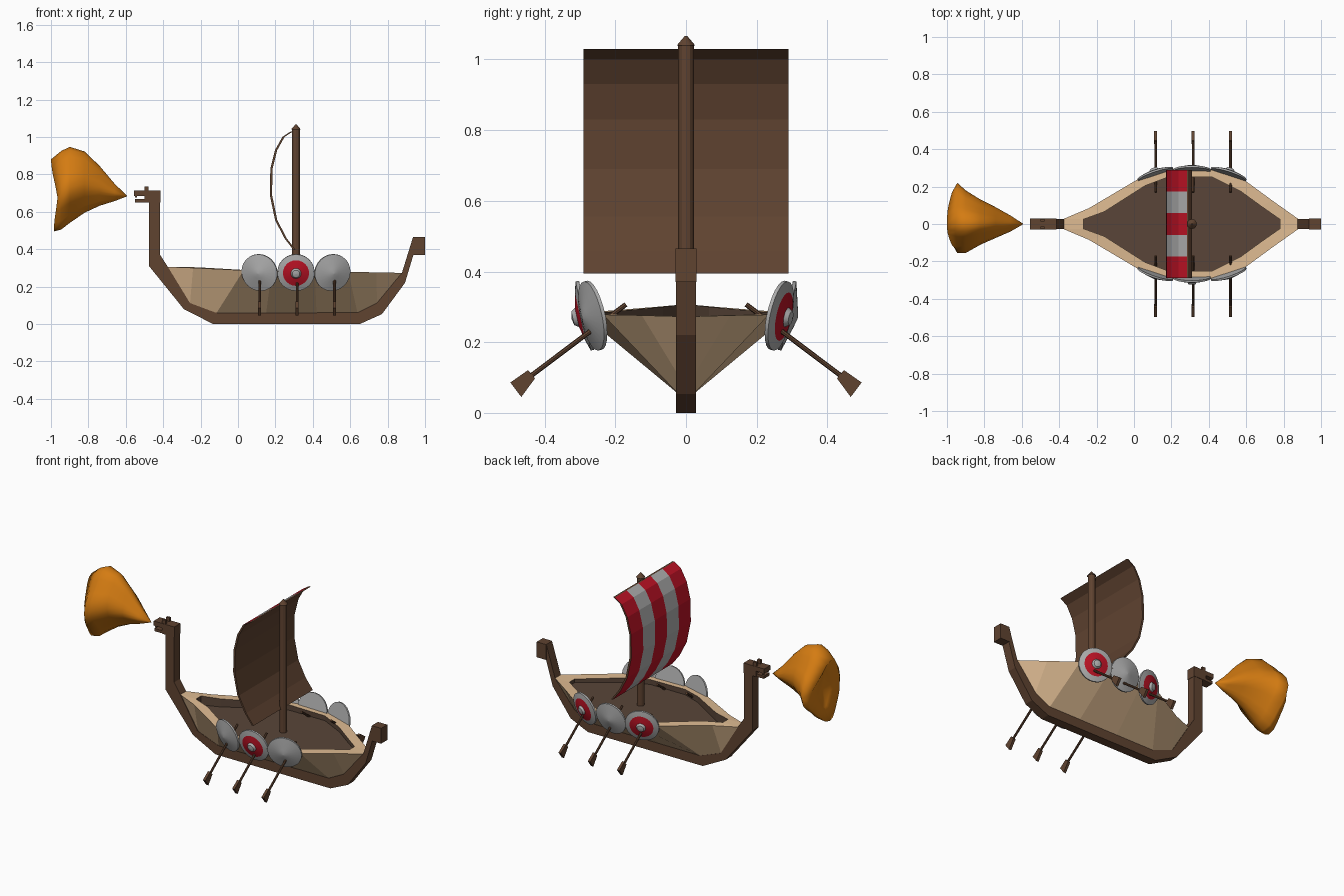
import bpy, bmesh, math
from mathutils import Vector

if "Cube" in bpy.data.objects:
    bpy.data.objects.remove(bpy.data.objects["Cube"])


def mat(name, r, g, b):
    m = bpy.data.materials.new(name)
    m.diffuse_color = (r, g, b, 1)
    m.use_nodes = True
    m.node_tree.nodes["Principled BSDF"].inputs["Base Color"].default_value = m.diffuse_color
    return m


BROWN = mat("dark_wood", .115, .056, .03)
DECK = mat("deck_wood", .1, .06, .04)
TAN = mat("pale_wood", .74, .5, .29)
RED = mat("red", .5, .006, .018)
GREY = mat("grey", .42, .42, .42)
FIRE = mat("orange", .66, .2, .006)


def make(name, verts, faces, mats, index=None, smooth=False):
    me = bpy.data.meshes.new(name)
    me.from_pydata([tuple(v) for v in verts], [], faces)
    for m in mats:
        me.materials.append(m)
    for i, p in enumerate(me.polygons):
        p.material_index = index[i] if index else 0
        p.use_smooth = smooth
    bm = bmesh.new()
    bm.from_mesh(me)
    bmesh.ops.recalc_face_normals(bm, faces=bm.faces)
    bm.to_mesh(me)
    bm.free()
    ob = bpy.data.objects.new(name, me)
    bpy.context.collection.objects.link(ob)
    return ob


def prism(name, pts, to3d, half, m):
    """Extrude a 2D outline to both sides of its plane."""
    n = len(pts)
    v = [to3d(a, b, d) for d in (-half, half) for a, b in pts]
    f = [list(range(n)), list(range(n, 2 * n))]
    f += [[i, (i + 1) % n, n + (i + 1) % n, n + i] for i in range(n)]
    return make(name, v, f, [m])


def side_prism(name, pts, half, y=0):
    return prism(name, pts, lambda a, b, d: (a, y + d, b), half, BROWN)


def box(name, x0, x1, z0, z1, half, y=0):
    return side_prism(name, [(x0, z0), (x1, z0), (x1, z1), (x0, z1)], half, y)


def lathe(name, prof, n, mats, bands=None, smooth=True):
    """Revolve (radius, height) points round z, closing both ends."""
    v, f, idx = [], [], []
    for r, h in prof:
        v += [(r * math.cos(math.tau * i / n), r * math.sin(math.tau * i / n), h) for i in range(n)]
    for k in range(len(prof) - 1):
        for i in range(n):
            j = (i + 1) % n
            f.append([k * n + i, k * n + j, (k + 1) * n + j, (k + 1) * n + i])
            idx.append(bands[k] if bands else 0)
    f += [list(range(n)), list(range((len(prof) - 1) * n, len(prof) * n))]
    ob = make(name, v, f, mats, idx + [0, 0])
    if smooth:
        bpy.context.view_layer.objects.active = ob
        bpy.ops.object.select_all(action='DESELECT')
        ob.select_set(True)
        bpy.ops.object.shade_smooth_by_angle(angle=math.radians(25))
    return ob


# Keel with stem and stern post
side_prism("keel", [(-.476, .712), (-.476, .31), (-.29, .08), (-.134, 0), (.652, 0), (.77, .053),
                    (.893, .22), (.938, .37), (.936, .465), (.877, .275), (.743, .112), (.64, .06),
                    (-.118, .06), (-.257, .112), (-.375, .305), (-.417, .37), (-.417, .712)], .028)
box("stern_block", .936, 1, .37, .465, .03)

# Dragon head: jaws, teeth, ears
box("upper_jaw", -.556, -.42, .685, .713, .03)
box("lower_jaw", -.552, -.47, .65, .667, .027)
box("head_back", -.5, -.415, .65, .713, .03)
for s in (-1, 1):
    box("ear", -.5, -.478, .71, .736, .007, s * .02)
    box("fang", -.55, -.54, .675, .686, .005, s * .022)

# Hull: outer skin, rim, inner wall and deck, half built then mirrored
bottom = [(-.375, .298), (-.257, .107), (-.118, .054), (.15, .054), (.42, .054), (.64, .054), (.743, .107), (.877, .262)]
outer = [(-.375, .028, .305), (-.24, .085, .30), (.03, .245, .287), (.18, .295, .283), (.41, .295, .28),
         (.59, .235, .278), (.74, .125, .276), (.877, .028, .273)]
inner = [(-.27, .025), (-.16, .065), (.06, .205), (.18, .25), (.42, .25), (.57, .175), (.68, .095), (.78, .025)]
v, f, idx = [], [], []
for (bx, bz), (ox, oy, oz), (ix, iy) in zip(bottom, outer, inner):
    v += [(bx, .022, bz), (ox, oy, oz), (ix, iy, oz), (ix, iy, .25), (ix, 0, .25)]
for i in range(7):
    for k in range(4):
        a = i * 5 + k
        f.append([a, a + 1, a + 6, a + 5])
        idx.append(0 if k < 2 else 1)
for a in (0, 35):      # end wall between rim and centre line
    v += [(v[a + 2][0], 0, v[a + 2][2])]
    f.append([a + 2, a + 3, a + 4, len(v) - 1])
    idx.append(1)
    v += [(v[a + 1][0], 0, v[a + 1][2])]
    f.append([a + 1, a + 2, len(v) - 2, len(v) - 1])
    idx.append(0)
hull = make("hull", v, f, [TAN, DECK], idx)
hull.modifiers.new("mirror", 'MIRROR').use_axis = (False, True, False)

# Mast with pointed cap
mast = lathe("mast", [(.022, .24), (.022, 1.04), (.026, 1.04), (.003, 1.067)], 12, [BROWN])
mast.location.x = .31

# Billowing sail: striped leading side, brown back and edges
curve = [(.283, 1.03), (.237, 1.0), (.198, .93), (.173, .83), (.17, .69), (.198, .556), (.247, .46), (.297, .395)]
R, C = len(curve), 6
v, f, idx = [], [], []
for off in (0, .012):
    for x, z in curve:
        v += [(x + off, -.29 + .58 * c / 5, z) for c in range(C)]
for r in range(R - 1):
    for c in range(C - 1):
        q = [r * C + c, r * C + c + 1, (r + 1) * C + c + 1, (r + 1) * C + c]
        f += [q, [a + R * C for a in q]]
        idx += [1 + c % 2, 0]
ring = [c for c in range(C)] + [r * C + C - 1 for r in range(1, R)]
ring += [(R - 1) * C + c for c in range(C - 2, -1, -1)] + [r * C for r in range(R - 2, 0, -1)]
for a, b in zip(ring, ring[1:] + ring[:1]):
    f.append([a, b, b + R * C, a + R * C])
    idx.append(0)
make("sail", v, f, [BROWN, RED, GREY], idx)

# Shields and oars along both sides
for s in (-1, 1):
    for i, x in enumerate((.11, .31, .51)):
        red = (i == 1) == (s == -1)
        if red:
            sh = lathe("red_shield", [(.1, -.006), (.1, .004), (.07, .013), (.028, .022), (.02, .034), (.002, .038)],
                       24, [GREY, RED], [0, 0, 1, 0, 0])
        else:
            sh = lathe("grey_shield", [(.1, -.006), (.1, .004), (.028, .024), (.002, .03)], 24, [GREY])
        sh.location = (x if i == 1 else x + (i - 1) * -.005, s * (.287 if i == 1 else .265), .275)
        normal = Vector(((i - 1) * .33, s, -.22))
        sh.rotation_mode = 'QUATERNION'
        sh.rotation_quaternion = normal.to_track_quat('Z', 'Y')

        a, b = Vector((x + .006, s * .17, .307)), Vector((x + .006, s * .445, .1))
        shaft = lathe("oar_shaft", [(.007, 0), (.007, (b - a).length)], 8, [BROWN])
        shaft.location = a
        shaft.rotation_mode = 'QUATERNION'
        shaft.rotation_quaternion = (b - a).to_track_quat('Z', 'Y')
        prism("oar_blade", [(.427, .098), (.447, .121), (.497, .086), (.466, .045)],
              lambda p, q, d, x=x, s=s: (x + .006 + d, s * p, q), .008, BROWN)

# Flame: widening loft from the mouth, flared into an upper and lower tongue
rings = [(-.594, .682, .686, -.002, .002), (-.66, .657, .75, -.04, .045), (-.74, .632, .845, -.075, .09),
         (-.82, .595, .922, -.11, .13), (-.9, .54, .947, -.155, .18), (-.945, .505, .925, -.155, .22),
         (-.965, .495, .88, -.12, .18), (-.95, .57, .8, -.05, .07), (-.935, .66, .7, -.01, .01)]
N = 24
v, f = [], []
for k, (x, z0, z1, y0, y1) in enumerate(rings):
    for i in range(N):
        t = math.tau * i / N
        c, w = math.cos(t), math.sin(t)
        g = 1 - .16 * math.sin(2 * t) ** 2
        zc = z0 + (z1 - z0) * .47
        y = c * g * (y1 if c > 0 else -y0)
        z = zc + w * g * ((z1 - zc) if w > 0 else (zc - z0))
        flare = (.035 if w > 0 else .02) * abs(w) if k == 6 else 0
        v.append((x - flare, y, z))
for k in range(len(rings) - 1):
    for i in range(N):
        j = (i + 1) % N
        f.append([k * N + i, k * N + j, (k + 1) * N + j, (k + 1) * N + i])
f += [list(range(N)), list(range((len(rings) - 1) * N, len(rings) * N))]
make("flame", v, f, [FIRE], smooth=True)
